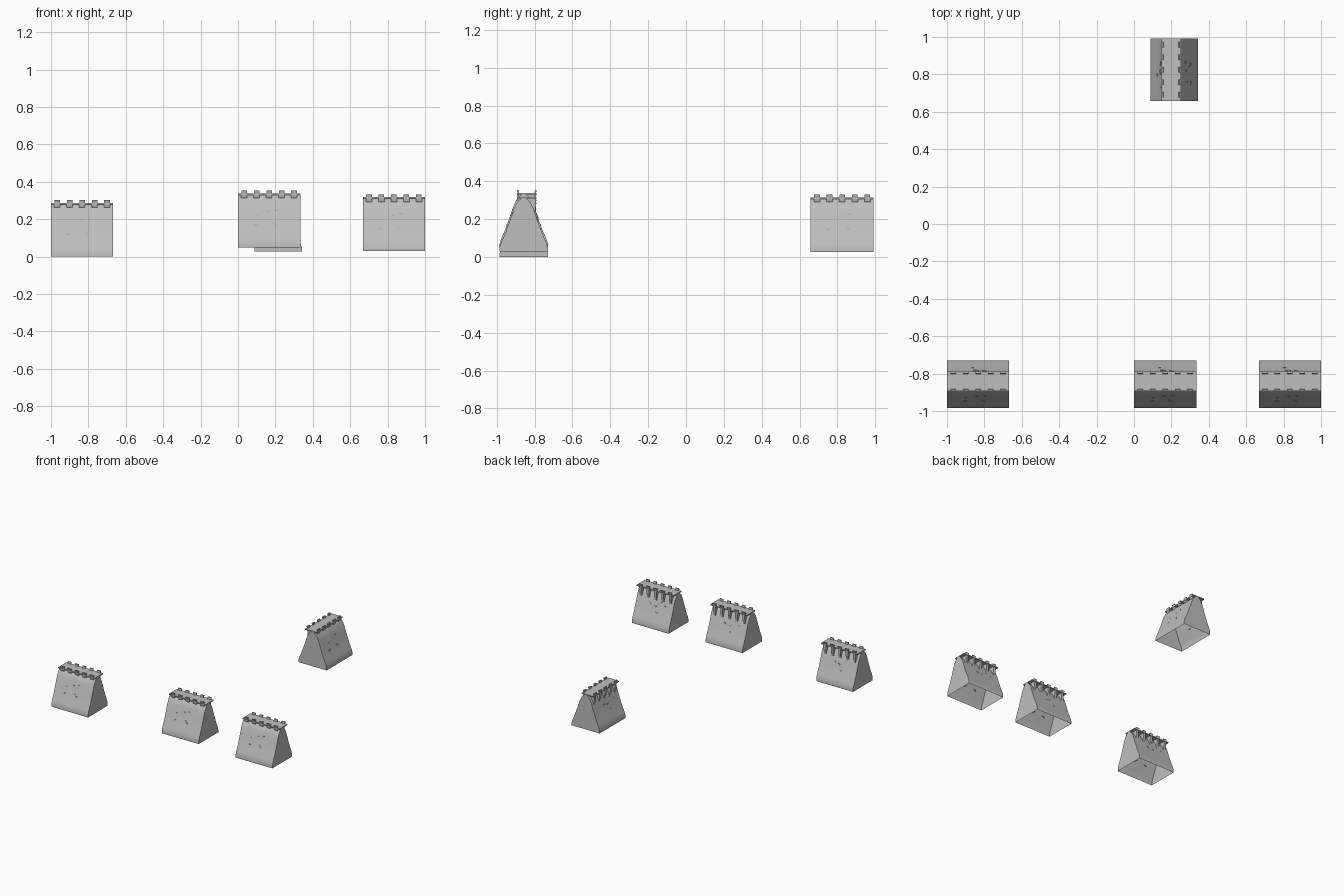
import bpy, bmesh, math, random
from mathutils import Matrix, Vector

old = bpy.data.objects.get("Cube")
if old:
    bpy.data.objects.remove(old, do_unlink=True)

stone = bpy.data.materials.new("grey_stone")
stone.use_nodes = True
GREY = (0.52, 0.52, 0.52, 1)
stone.diffuse_color = GREY
stone.node_tree.nodes["Principled BSDF"].inputs["Base Color"].default_value = GREY

LENGTH = 0.333
BAYS = 5
BACK, FRONT = 0.068, -0.037      # walkway edges
DECK = 0.28                      # underside of the walkway
# half width and height of the flared wall
SIDE = [(0.127, 0), (0.127, 0.022), (0.118, 0.05), (0.1, 0.09), (0.083, 0.135),
        (0.067, 0.18), (0.053, 0.222), (0.04, 0.25), (0.026, 0.27), (0.01, 0.281)]


def half_width(z):
    for (w0, z0), (w1, z1) in zip(SIDE, SIDE[1:]):
        if z0 <= z <= z1:
            return w0 + (w1 - w0) * (z - z0) / (z1 - z0)
    return 0


def prism(bm, profile, x0, x1, open_first_edge=False):
    """Extrude a y-z outline along x."""
    a = [bm.verts.new((x0, y, z)) for y, z in profile]
    b = [bm.verts.new((x1, y, z)) for y, z in profile]
    n = len(a)
    for i in range(n):
        j = (i + 1) % n
        if not (open_first_edge and j == 0):
            bm.faces.new((a[i], a[j], b[j], b[i]))
    bm.faces.new(a[::-1])
    bm.faces.new(b)


def box(bm, x, w, y0, y1, z0, z1):
    prism(bm, [(y0, z0), (y1, z0), (y1, z1), (y0, z1)], x - w / 2, x + w / 2)


def finish(bm, name, matrix, smooth=False):
    bmesh.ops.recalc_face_normals(bm, faces=bm.faces)
    mesh = bpy.data.meshes.new(name)
    bm.to_mesh(mesh)
    bm.free()
    mesh.materials.append(stone)
    obj = bpy.data.objects.new(name, mesh)
    bpy.context.collection.objects.link(obj)
    obj.matrix_world = matrix
    if smooth:
        bpy.ops.object.select_all(action='DESELECT')
        obj.select_set(True)
        bpy.context.view_layer.objects.active = obj
        bpy.ops.object.shade_smooth_by_angle(angle=math.radians(30))


def segment(tag, matrix):
    half = LENGTH / 2
    bays = [-half + LENGTH * (i + 0.5) / BAYS for i in range(BAYS)]

    # flared wall, open underneath
    bm = bmesh.new()
    outline = [(w, z) for w, z in SIDE] + [(-w, z) for w, z in reversed(SIDE)]
    prism(bm, outline, -half, half, open_first_edge=True)
    finish(bm, "wall_" + tag, matrix, smooth=True)

    # walkway slab
    bm = bmesh.new()
    box(bm, 0, LENGTH, FRONT, BACK, DECK, DECK + 0.008)
    finish(bm, "walkway_" + tag, matrix)

    # low flared merlons along both edges
    bm = bmesh.new()
    top, foot = DECK + 0.023, DECK + 0.007
    for x in bays:
        for edge, inward in ((FRONT, 1), (BACK, -1)):
            prism(bm, [(edge + inward * 0.004, foot), (edge + inward * 0.012, foot),
                       (edge + inward * 0.009, top), (edge, top)], x - 0.015, x + 0.015)
    finish(bm, "merlons_" + tag, matrix)

    # wedge brackets, deep at the back and shallow at the front
    bm = bmesh.new()
    for x in bays:
        prism(bm, [(0.01, DECK), (BACK - 0.003, DECK), (BACK - 0.003, 0.245),
                   (0.058, 0.2), (0.045, 0.215)], x - 0.01, x + 0.01)
        prism(bm, [(-0.01, DECK), (FRONT + 0.002, DECK), (FRONT + 0.004, 0.268),
                   (-0.03, 0.262)], x - 0.016, x + 0.016)
    finish(bm, "brackets_" + tag, matrix)

    # small proud stones scattered over both slopes
    bm = bmesh.new()
    rng = random.Random(4)
    for side in (-1, 1):
        for _ in range(9):
            x = rng.uniform(-0.1, 0.05)
            z = rng.uniform(0.11, 0.22)
            w = half_width(z)
            box(bm, x, rng.uniform(0.006, 0.016), side * (w - 0.006),
                side * (w + 0.002), z - 0.003, z + 0.003)
    finish(bm, "stones_" + tag, matrix)


# three segments along the front, one turned sideways at the back
ROW_Y = -0.857
for tag, x, y, z, turn in (("right", -0.8335, ROW_Y, 0, 0),
                           ("middle", 0.1665, ROW_Y, 0.05, 0),
                           ("left", 0.8335, ROW_Y, 0.03, 0),
                           ("back", 0.214, 0.825, 0.027, 90)):
    segment(tag, Matrix.Translation(Vector((x, y, z))) @
            Matrix.Rotation(math.radians(turn), 4, 'Z'))
